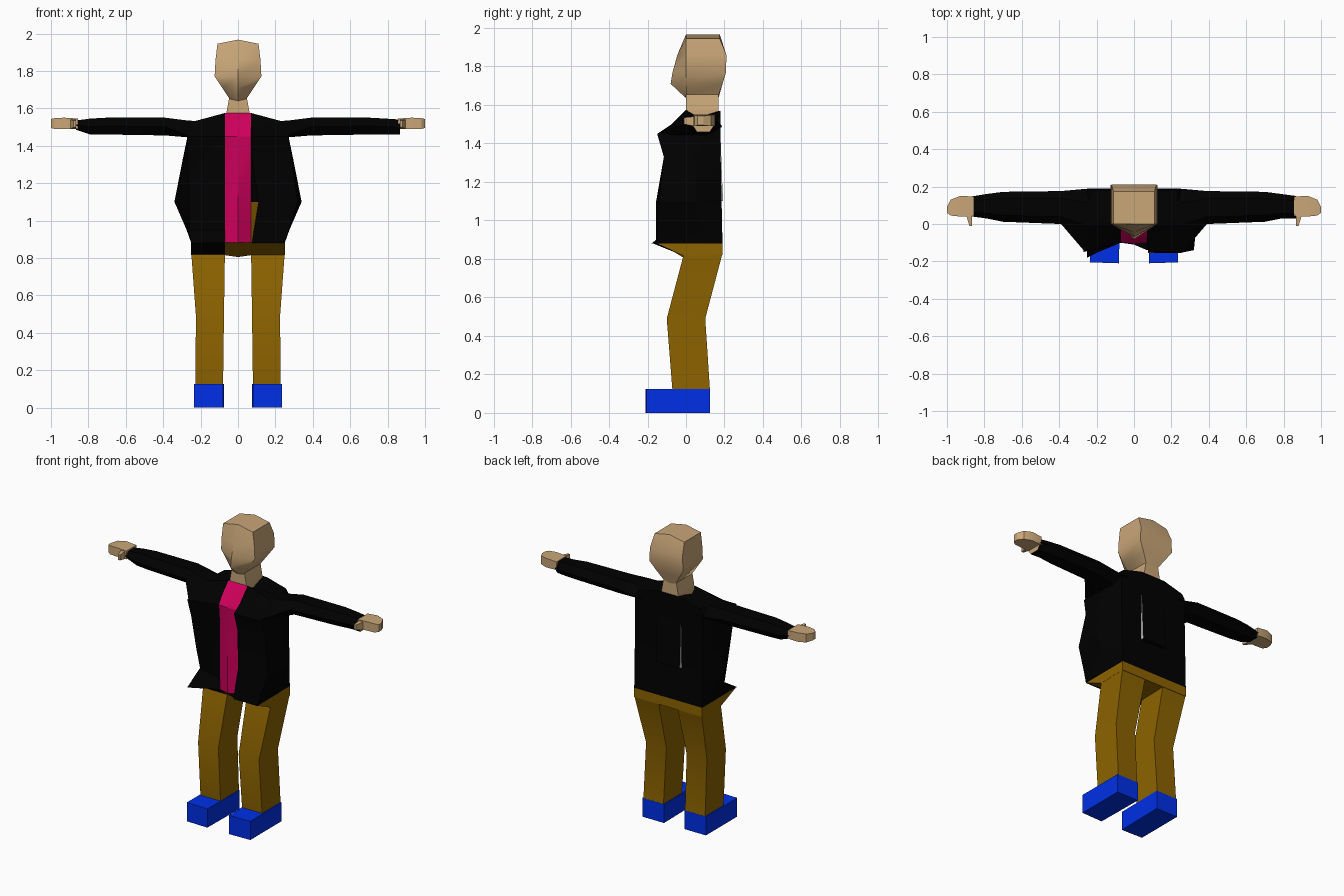
import bpy, bmesh, math

def material(name, rgb):
    m = bpy.data.materials.new(name)
    m.diffuse_color = (*rgb, 1)
    return m

SKIN = material("skin tan", (0.59, 0.385, 0.19))
BLACK = material("jacket black", (0.0, 0.0, 0.0))
PINK = material("shirt magenta", (0.62, 0.0, 0.105))
BROWN = material("trouser brown", (0.265, 0.125, 0.0))
BLUE = material("shoe blue", (0.0, 0.028, 0.8))
GREY = material("lining grey", (0.6, 0.6, 0.6))

def loft(name, rings, mats, rule=None, angle=25, caps=(0, 0)):
    """Skin a stack of equal-length rings; rule(ring, column) picks the material."""
    bm = bmesh.new()
    rows = [[bm.verts.new(p) for p in r] for r in rings]
    n = len(rows[0])
    for i in range(len(rows) - 1):
        for j in range(n):
            k = (j + 1) % n
            f = bm.faces.new((rows[i][j], rows[i][k], rows[i + 1][k], rows[i + 1][j]))
            if rule:
                f.material_index = rule(i, j)
    bm.faces.new(rows[0][::-1]).material_index = caps[0]
    bm.faces.new(rows[-1]).material_index = caps[1]
    bmesh.ops.recalc_face_normals(bm, faces=bm.faces)
    me = bpy.data.meshes.new(name)
    bm.to_mesh(me)
    bm.free()
    for m in mats:
        me.materials.append(m)
    ob = bpy.data.objects.new(name, me)
    bpy.context.collection.objects.link(ob)
    if angle:
        bpy.ops.object.select_all(action='DESELECT')
        ob.select_set(True)
        bpy.context.view_layer.objects.active = ob
        bpy.ops.object.shade_smooth_by_angle(angle=math.radians(angle))
    return ob

def rect(x0, x1, y0, y1, z):
    return [(x0, y0, z), (x1, y0, z), (x1, y1, z), (x0, y1, z)]

def flip(rings, s):
    return [[(s * x, y, z) for x, y, z in r] for r in rings]

# Open jacket over a shirt:
# z, shirt middle y, shirt edge y, lapel, right front corner, side x and y,
# back corner x and y, left front corner, dip of the back beside the middle panel
torso = [
    (0.88, -0.11, -0.07, (0.075, -0.155), (0.25, -0.155), (0.25, 0.08), (0.25, 0.19), (-0.25, -0.18), 0),
    (0.95, -0.11, -0.07, (0.085, -0.155), (0.27, -0.15), (0.275, 0.07), (0.25, 0.188), (-0.26, -0.03), 0),
    (1.10, -0.11, -0.07, (0.11, -0.155), (0.32, -0.14), (0.34, 0.05), (0.25, 0.185), (-0.26, -0.07), 0.015),
    (1.33, -0.105, -0.09, (0.075, -0.115), (0.285, -0.115), (0.295, 0.05), (0.25, 0.18), (-0.27, -0.11), 0.006),
    (1.45, -0.105, -0.10, (0.075, -0.15), (0.27, -0.15), (0.27, 0.05), (0.25, 0.18), (-0.27, -0.15), 0),
    (1.50, -0.075, -0.07, (0.075, -0.075), (0.25, -0.06), (0.26, 0.05), (0.25, 0.18), (-0.25, -0.06), 0),
    (1.575, 0.0, 0.0, (0.075, 0.0), (0.23, 0.0), (0.24, 0.08), (0.23, 0.18), (-0.23, 0.0), 0),
]
rings = []
for z, mid, edge, lapel, corner, side, back, left, dip in torso:
    yb = back[1] - dip
    pts = [(0, mid), (0.07, edge), lapel, corner, side, back, (0.088, yb), (-0.088, yb),
           (-back[0], back[1]), (-side[0], side[1] + 0.03), left,
           (-0.07, min(edge, -0.09) if z < 1.4 else edge)]
    drop = 0.27 if z > 1.55 else 0
    rings.append([(x, y, z - drop * max(0, abs(x) - 0.07)) for x, y in pts])

def torso_colour(i, j):
    if j in (0, 11):
        return 1
    return 2 if j == 1 and i < 2 else 0
loft("jacket_and_shirt", rings, [BLACK, PINK, BROWN], torso_colour)

# Raised middle back panel whose side edges show the lining
loft("back_panel", [rect(-0.088, 0.088, 0.15, 0.193, 1.10),
                    rect(-0.088, 0.088, 0.15, 0.188, 1.20),
                    rect(-0.088, 0.088, 0.15, 0.180, 1.42)], [BLACK, GREY],
     lambda i, j: j % 2, angle=0)

# Hips, sloping back under the front hem, with one side of the hem black
loft("hips", [
    [(-0.25, -0.01, 0.815), (-0.07, -0.01, 0.815), (0, -0.01, 0.805), (0.07, -0.01, 0.815),
     (0.25, -0.01, 0.815), (0.25, 0.19, 0.82), (-0.25, 0.19, 0.82)],
    [(-0.25, -0.175, 0.882), (-0.07, -0.10, 0.882), (0, -0.11, 0.882), (0.07, -0.14, 0.882),
     (0.25, -0.155, 0.882), (0.25, 0.19, 0.882), (-0.25, 0.19, 0.882)]],
    [BROWN, BLACK], lambda i, j: 1 if j == 0 else 0, angle=0, caps=(0, 1))

for s, label in ((1, "right"), (-1, "left")):
    # Bent trouser leg
    loft(label + "_leg", flip([rect(0.08, 0.228, -0.07, 0.125, 0.11),
                               rect(0.075, 0.225, -0.10, 0.10, 0.49),
                               rect(0.07, 0.25, -0.01, 0.19, 0.83)], s), [BROWN], angle=35)
    # Block shoe, toe turned out a little
    sole = [(0.08, -0.21), (0.235, -0.205), (0.235, 0.125), (0.075, 0.125)]
    loft(label + "_shoe", flip([[(x, y, z) for x, y in sole] for z in (0, 0.125)], s),
         [BLUE], angle=0)

    # Sleeve: x, front y, back y, bottom z, top z; the right cuff is cut square
    cuff = (0.865, 0.03, 0.15, 1.46, 1.54) if s > 0 else (0.865, 0.04, 0.148, 1.485, 1.535)
    sleeve = []
    for x, a, b, lo, hi in ((0.20, -0.13, 0.185, 1.44, 1.53), (0.27, -0.14, 0.187, 1.445, 1.535),
                            (0.39, 0.0, 0.176, 1.455, 1.55), (0.70, 0.012, 0.172, 1.46, 1.55),
                            (0.79, 0.03, 0.16, 1.46, 1.545), cuff):
        w, m = (b - a) * 0.22, (lo + hi) / 2
        front_z = lo + 0.012 if x < 0.3 else m
        sleeve.append([(x, a, front_z), (x, a + w, lo), (x, b - w, lo),
                       (x, b, m), (x, b - w, hi), (x, max(a + w, 0), hi)])
    loft(label + "_sleeve", flip(sleeve, s), [BLACK, SKIN], caps=(0, 1))

    # Mitten hand and thumb
    hand = [[(x, a, lo), (x, b, lo), (x, b, hi), (x, a, hi)] for x, a, b, lo, hi in
            ((0.855, 0.042, 0.147, 1.49, 1.545), (0.93, 0.04, 0.15, 1.49, 1.55),
             (0.98, 0.045, 0.13, 1.49, 1.547), (1.0, 0.06, 0.09, 1.495, 1.543))]
    loft(label + "_hand", flip(hand, s), [SKIN])
    thumb = [[(0.865, y, lo), (x1, y, lo), (x1, y, hi), (0.865, y, hi)] for y, x1, lo, hi in
             ((0.10, 0.90, 1.492, 1.54), (0.04, 0.895, 1.49, 1.54), (-0.01, 0.88, 1.50, 1.535))]
    loft(label + "_thumb", flip(thumb, s), [SKIN], angle=0)

# Neck
loft("neck", [rect(-0.065, 0.065, 0.002, 0.17, 1.52), rect(-0.062, 0.062, 0, 0.17, 1.575),
              rect(-0.045, 0.045, 0, 0.17, 1.67)], [SKIN], angle=0)

# Head: z, ridge y at the face, half width, back y, extra height on the middle line
head = []
for z, ridge, w, back, rise in ((1.65, -0.005, 0.045, 0.17, -0.01), (1.71, -0.08, 0.085, 0.19, 0),
                                (1.77, -0.07, 0.125, 0.208, 0), (1.86, -0.045, 0.12, 0.21, 0),
                                (1.945, 0.0, 0.11, 0.175, 0.022)):
    head.append([(0, ridge, z + rise), (w, 0, z), (w, back, z),
                 (0, back, z + rise), (-w, back, z), (-w, 0, z)])
loft("head", head, [SKIN], angle=48)
